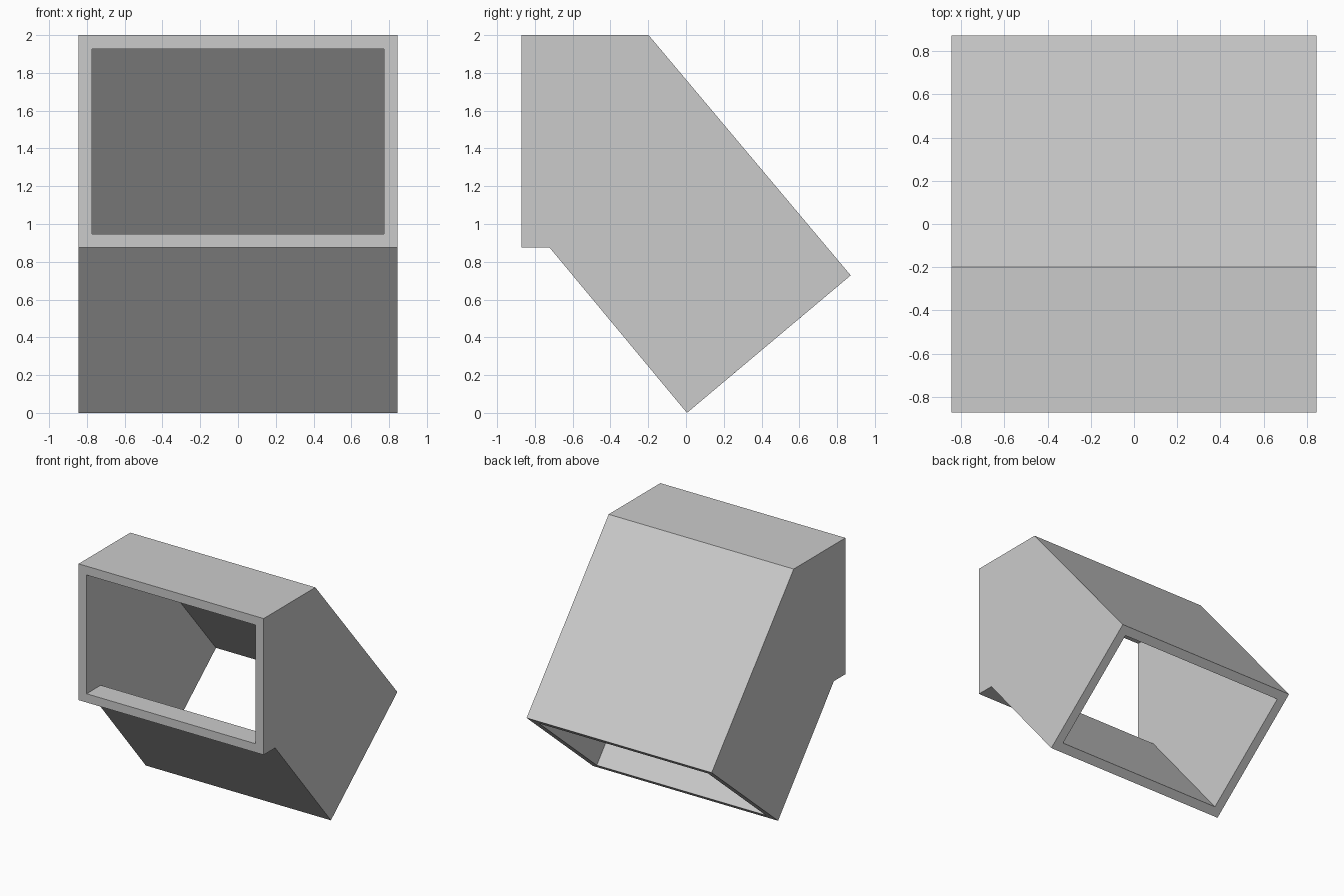
import bpy
import bmesh

cube = bpy.data.objects.get("Cube")
if cube:
    bpy.data.objects.remove(cube, do_unlink=True)

# Plain grey for the whole duct
grey = bpy.data.materials.new("plain_grey")
grey.use_nodes = True
colour = (0.6, 0.6, 0.6, 1)
grey.diffuse_color = colour
grey.node_tree.nodes["Principled BSDF"].inputs["Base Color"].default_value = colour

# Side profiles as (y, z) pairs of upper and lower points: front, bend, end
OUTER = [((-0.872, 2), (-0.872, 0.875)),
         ((-0.198, 2), (-0.722, 0.875)),
         ((0.872, 0.728), (0.005, 0))]
INNER = [((-0.872, 1.927), (-0.872, 0.947)),
         ((-0.232, 1.927), (-0.688, 0.947)),
         ((0.816, 0.681), (0.061, 0.047))]


def add_rings(bm, stations, half_width):
    """Make one rectangular ring of vertices at each station."""
    rings = []
    for (ty, tz), (by, bz) in stations:
        corners = [(-half_width, ty, tz), (half_width, ty, tz),
                   (half_width, by, bz), (-half_width, by, bz)]
        rings.append([bm.verts.new(c) for c in corners])
    return rings


def bridge(bm, a, b):
    """Join two rings with four quads."""
    for i in range(4):
        j = (i + 1) % 4
        bm.faces.new((a[i], a[j], b[j], b[i]))


bm = bmesh.new()
outer = add_rings(bm, OUTER, 0.845)
inner = add_rings(bm, INNER, 0.772)

# Outer and inner walls
for rings in (outer, inner):
    for a, b in zip(rings, rings[1:]):
        bridge(bm, a, b)

# Rims of the front and lower openings
for end in (0, -1):
    bridge(bm, outer[end], inner[end])

bmesh.ops.recalc_face_normals(bm, faces=bm.faces)
mesh = bpy.data.meshes.new("bent_duct")
bm.to_mesh(mesh)
bm.free()
mesh.materials.append(grey)
duct = bpy.data.objects.new("bent_duct", mesh)
bpy.context.collection.objects.link(duct)
